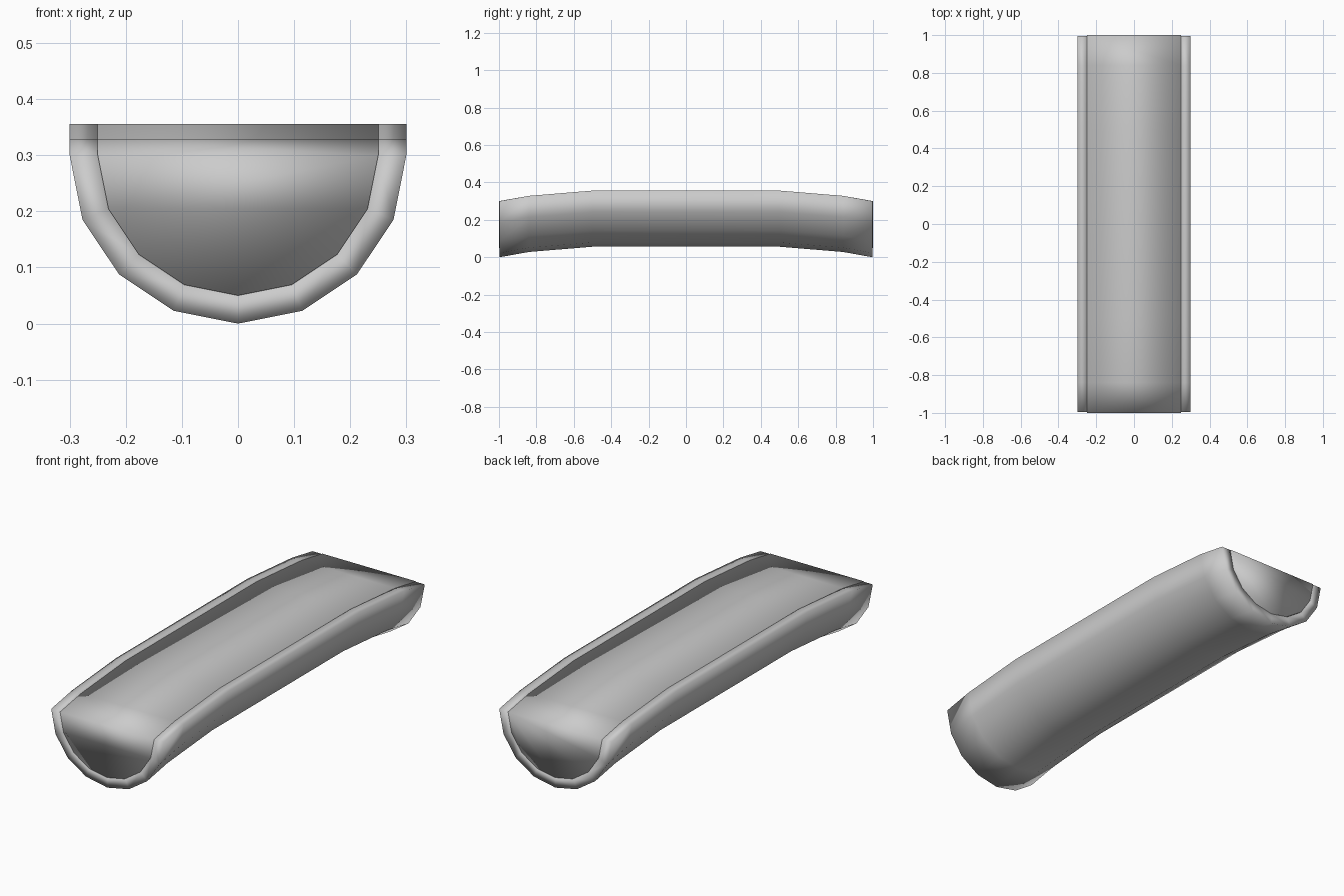
import bpy, bmesh, math

if "Cube" in bpy.data.objects:
    bpy.data.objects.remove(bpy.data.objects["Cube"])

SEG = 8


def arc(r):
    # half circle hanging below z = 0.3, from left rim to right rim
    return [(-r * math.cos(math.pi * i / SEG), 0.3 - r * math.sin(math.pi * i / SEG))
            for i in range(SEG + 1)]


def stations(end):
    # (y, lift) pairs of the gently arched length
    half = [(0.5, 0.056), (0.84, 0.028), (end, 0.0)]
    return [(-y, z) for y, z in reversed(half)] + half


def loft(name, profile, path, cap):
    bm = bmesh.new()
    rings = [[bm.verts.new((x, y, z + lift)) for x, z in profile] for y, lift in path]
    n = len(profile)
    for a, b in zip(rings, rings[1:]):
        for i in range(n):
            j = (i + 1) % n
            bm.faces.new((a[i], a[j], b[j], b[i]))
    for ring in (rings[0], rings[-1]):
        cap(bm, ring)
    bmesh.ops.recalc_face_normals(bm, faces=bm.faces)
    for f in bm.faces:
        f.smooth = True
    mesh = bpy.data.meshes.new(name)
    bm.to_mesh(mesh)
    bm.free()
    obj = bpy.data.objects.new(name, mesh)
    bpy.context.collection.objects.link(obj)
    return obj


def cap_wall(bm, ring):
    # strip of quads between outer and inner arcs
    n = len(ring)
    for i in range(SEG):
        bm.faces.new((ring[i], ring[i + 1], ring[n - 2 - i], ring[n - 1 - i]))


def cap_full(bm, ring):
    bm.faces.new(ring)


# half-round outer shell with a thick rim
loft("trough_shell", arc(0.3) + arc(0.25)[::-1], stations(0.996), cap_wall)

# solid filling, level with the rim
loft("trough_filling", arc(0.25), stations(1.0), cap_full)
